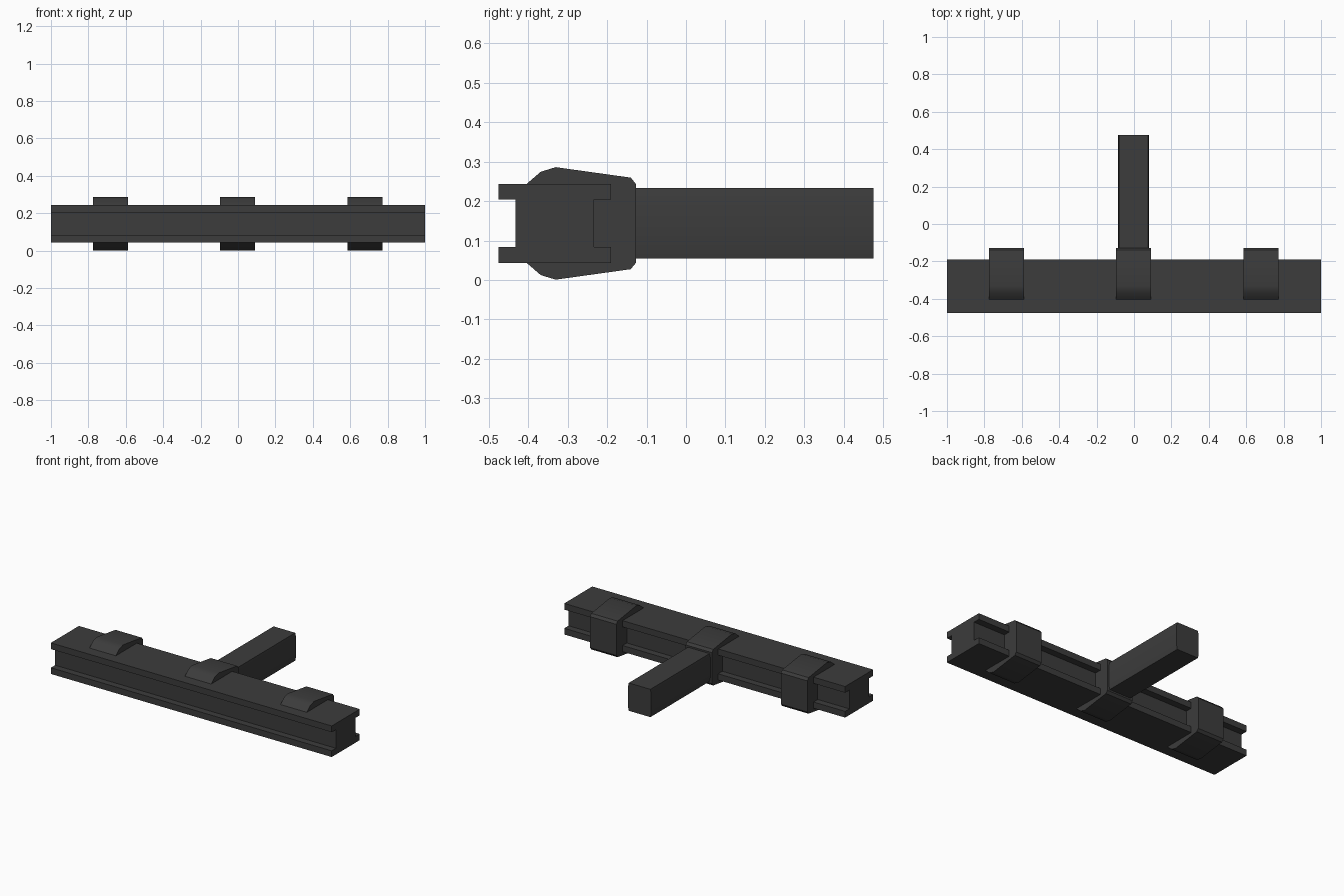
import bpy, bmesh, math
from mathutils import Vector

if "Cube" in bpy.data.objects:
    bpy.data.objects.remove(bpy.data.objects["Cube"])

mat = bpy.data.materials.new("dark_grey")
mat.diffuse_color = (0.045, 0.045, 0.045, 1)
mat.use_nodes = True
mat.node_tree.nodes["Principled BSDF"].inputs["Base Color"].default_value = mat.diffuse_color


def prism(name, points, offset):
    """Extrude a closed outline of 3D points along an offset."""
    bm = bmesh.new()
    face = bm.faces.new([bm.verts.new(p) for p in points])
    ext = bmesh.ops.extrude_face_region(bm, geom=[face], use_keep_orig=True)
    verts = [g for g in ext["geom"] if isinstance(g, bmesh.types.BMVert)]
    bmesh.ops.translate(bm, vec=Vector(offset), verts=verts)
    bmesh.ops.recalc_face_normals(bm, faces=bm.faces)
    mesh = bpy.data.meshes.new(name)
    bm.to_mesh(mesh)
    bm.free()
    mesh.materials.append(mat)
    obj = bpy.data.objects.new(name, mesh)
    bpy.context.collection.objects.link(obj)
    bpy.ops.object.select_all(action="DESELECT")
    obj.select_set(True)
    bpy.context.view_layer.objects.active = obj
    bpy.ops.object.shade_smooth_by_angle(angle=math.radians(30))
    return obj


MID = 0.1435  # height of the horizontal mirror plane


def mirror_z(half):
    """Close a half outline by mirroring it below the mid height."""
    return [(a, MID + h) for a, h in half] + [(a, MID - h) for a, h in reversed(half)]


# Long beam with a groove along its front and back
beam = mirror_z([(-0.432, 0.06), (-0.475, 0.06), (-0.475, 0.1),
                 (-0.19, 0.1), (-0.19, 0.06), (-0.233, 0.06)])
prism("beam", [(-1, y, z) for y, z in beam], (2, 0, 0))

# Three clamps wrapping the beam
clamp = mirror_z([(-0.404, 0.1), (-0.368, 0.131), (-0.33, 0.1425),
                  (-0.14, 0.116), (-0.127, 0.1)])
for side, x in (("left", -0.681), ("middle", -0.002), ("right", 0.679)):
    prism("clamp_" + side, [(x - 0.094, y, z) for y, z in clamp], (0.188, 0, 0))

# Arm reaching back from the middle clamp, with slightly eased sides
half = [(-0.083, 0.062), (-0.077, 0.0895), (0.077, 0.0895), (0.083, 0.062)]
prism("arm", [(x - 0.002, -0.2, z) for x, z in mirror_z(half)], (0, 0.675, 0))
